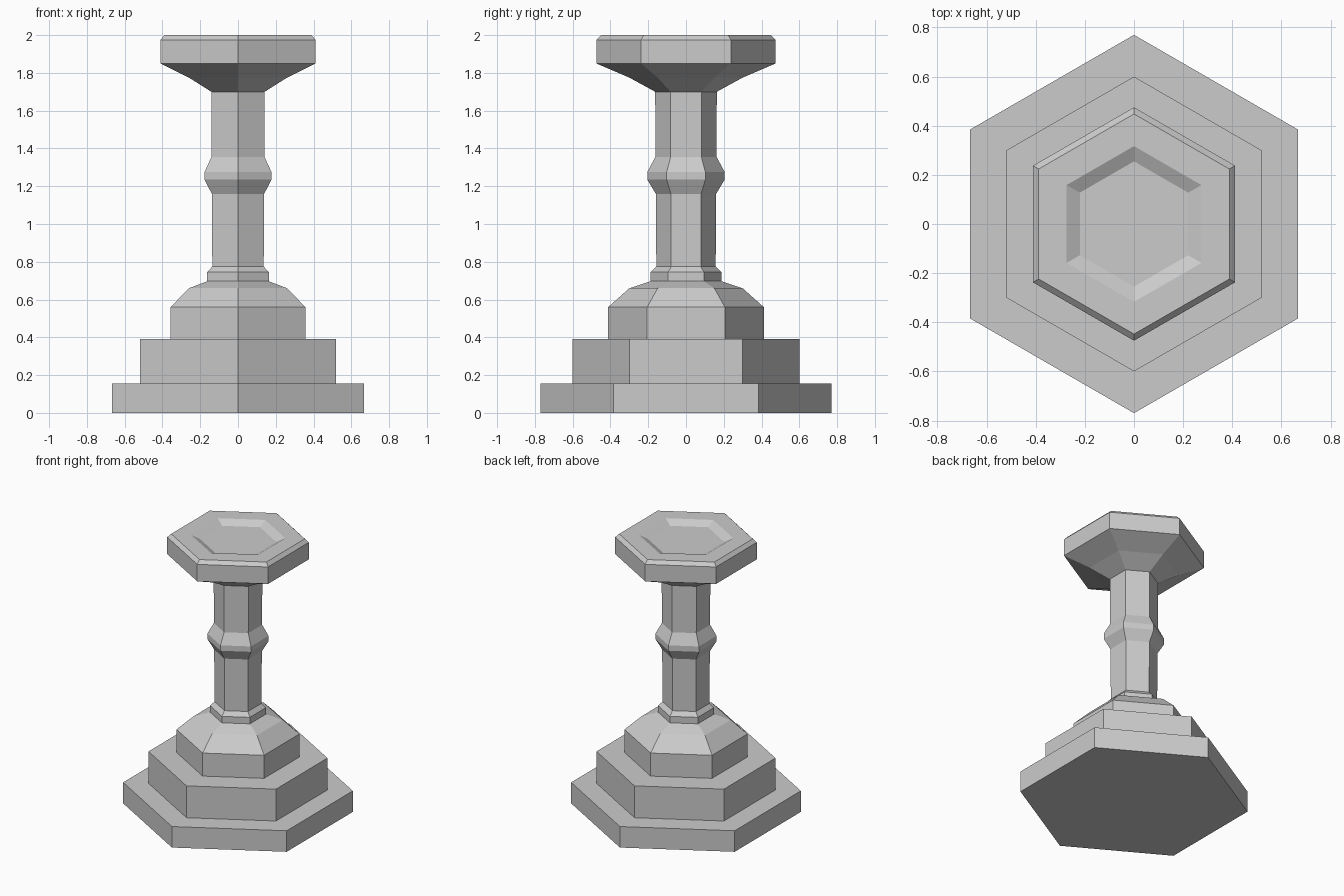
import bpy, math

if "Cube" in bpy.data.objects:
    bpy.data.objects.remove(bpy.data.objects["Cube"])

SIDES = 6


def hex_part(name, profile, close_bottom=False, close_top=False):
    """Sweep a (corner radius, height) profile around z with six flat sides."""
    verts, faces = [], []
    for r, z in profile:
        for i in range(SIDES):
            a = math.pi / 2 + i * math.tau / SIDES  # corners point along y
            verts.append((r * math.cos(a), r * math.sin(a), z))
    for k in range(len(profile) - 1):
        for i in range(SIDES):
            j = (i + 1) % SIDES
            lo, hi = k * SIDES, (k + 1) * SIDES
            faces.append((lo + i, lo + j, hi + j, hi + i))
    if close_bottom:
        faces.append(tuple(reversed(range(SIDES))))
    if close_top:
        start = (len(profile) - 1) * SIDES
        faces.append(tuple(range(start, start + SIDES)))
    mesh = bpy.data.meshes.new(name)
    mesh.from_pydata(verts, [], faces)
    mesh.update()
    obj = bpy.data.objects.new(name, mesh)
    bpy.context.collection.objects.link(obj)
    return obj


# Stepped base: two wide tiers
hex_part("stepped_base", [(0.77, 0), (0.77, 0.155), (0.60, 0.155),
                          (0.60, 0.39), (0.412, 0.39)], close_bottom=True)

# Pedestal block with sloped shoulders
hex_part("pedestal", [(0.412, 0.39), (0.412, 0.56), (0.30, 0.66), (0.188, 0.697)])

# Collar at the foot of the column
hex_part("collar", [(0.188, 0.697), (0.188, 0.745), (0.157, 0.775)])

# Column with a ring at mid height
hex_part("column", [(0.157, 0.775), (0.16, 1.16), (0.205, 1.235),
                    (0.205, 1.275), (0.162, 1.355), (0.163, 1.70)])

# Flared top plate with bevelled rim and shallow recess
hex_part("top_plate", [(0.163, 1.70), (0.30, 1.775), (0.475, 1.85), (0.475, 1.975),
                       (0.448, 2.0), (0.317, 2.0), (0.255, 1.97)], close_top=True)
